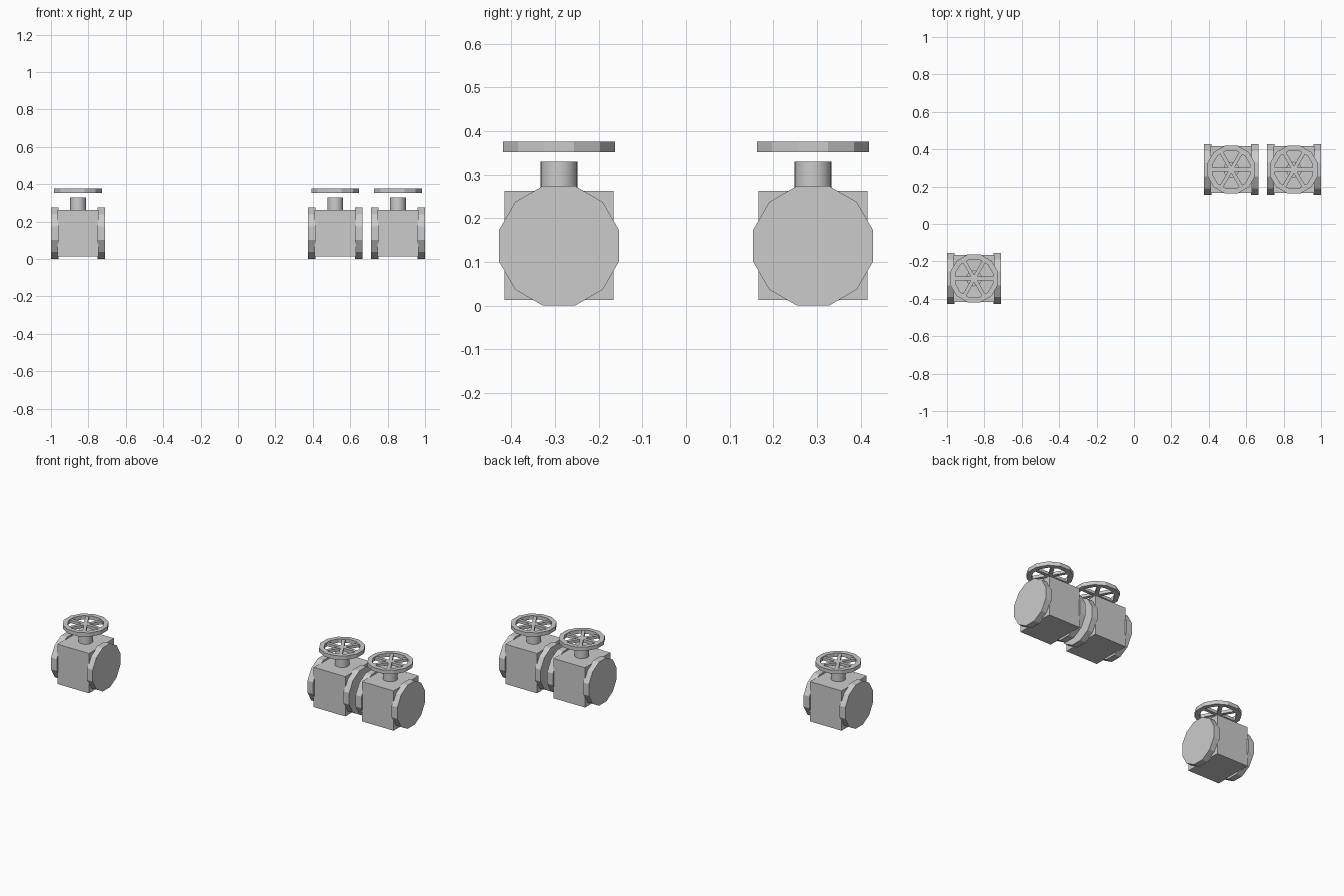
import bpy, bmesh, math
from mathutils import Matrix, Vector

if "Cube" in bpy.data.objects:
    bpy.data.objects.remove(bpy.data.objects["Cube"])

grey = bpy.data.materials.new("plain_grey")
grey.diffuse_color = (0.6, 0.6, 0.6, 1.0)
grey.use_nodes = True
grey.node_tree.nodes["Principled BSDF"].inputs["Base Color"].default_value = grey.diffuse_color


def finish(name, bm, loc):
    bmesh.ops.recalc_face_normals(bm, faces=bm.faces)
    me = bpy.data.meshes.new(name)
    bm.to_mesh(me)
    bm.free()
    me.materials.append(grey)
    ob = bpy.data.objects.new(name, me)
    ob.location = loc
    bpy.context.collection.objects.link(ob)
    return ob


def box(name, size, loc, angle=0.0):
    bm = bmesh.new()
    bmesh.ops.create_cube(bm, size=1, matrix=Matrix.Rotation(angle, 4, 'Z') @ Matrix.Diagonal((*size, 1)))
    return finish(name, bm, loc)


def cylinder(name, sides, radius, depth, loc, matrix=Matrix()):
    bm = bmesh.new()
    bmesh.ops.create_cone(bm, cap_ends=True, segments=sides, radius1=radius,
                          radius2=radius, depth=depth, matrix=matrix)
    return finish(name, bm, loc)


def ring(name, sides, r_out, r_in, depth, loc):
    # square-section polygonal rim
    bm = bmesh.new()
    loops = []
    for i in range(sides):
        a = 2 * math.pi * (i + 0.5) / sides
        d = Vector((math.cos(a), math.sin(a), 0))
        loops.append([bm.verts.new(d * r + Vector((0, 0, z)))
                      for r, z in ((r_out, -depth / 2), (r_out, depth / 2),
                                   (r_in, depth / 2), (r_in, -depth / 2))])
    for i in range(sides):
        a, b = loops[i], loops[(i + 1) % sides]
        for k in range(4):
            bm.faces.new((a[k], b[k], b[(k + 1) % 4], a[(k + 1) % 4]))
    return finish(name, bm, loc)


def valve(tag, x, y):
    zc = 0.137
    # block body
    box("valve_body_" + tag, (0.22, 0.25, 0.25), (x, y, zc + 0.001))
    # twelve-sided end flanges
    turn = Matrix.Rotation(math.pi / 2, 4, 'Y') @ Matrix.Rotation(math.pi / 12, 4, 'Z')
    for side, s in (("left", -1), ("right", 1)):
        cylinder(f"flange_{side}_{tag}", 12, 0.1418, 0.04, (x + s * 0.125, y, zc), turn)
    # round bonnet
    bonnet = cylinder("bonnet_" + tag, 32, 0.042, 0.08, (x, y, 0.29))
    for p in bonnet.data.polygons:
        p.use_smooth = abs(p.normal.z) < 0.5
    # handwheel rim and three crossing bars
    ring("handwheel_rim_" + tag, 12, 0.1325, 0.104, 0.024, (x, y, 0.364))
    for k in range(3):
        box(f"handwheel_spoke_{tag}_{k + 1}", (0.215, 0.02, 0.018),
            (x, y, 0.364), k * math.pi / 3)


for tag, x, y in (("a", -0.855, -0.291), ("b", 0.52, 0.291), ("c", 0.855, 0.291)):
    valve(tag, x, y)
